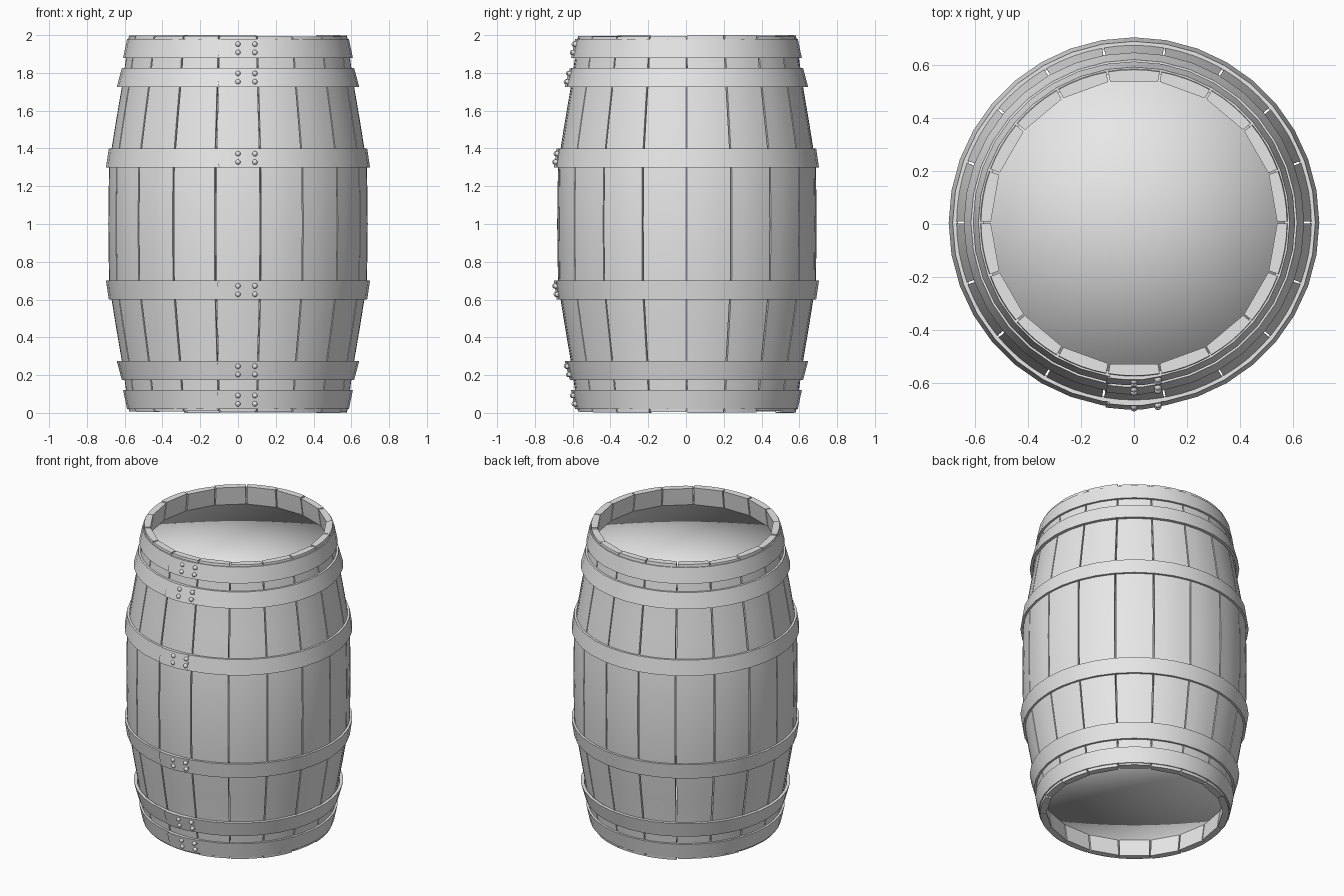
import bpy, bmesh, math, random
from mathutils import Vector, Matrix

random.seed(4)
if "Cube" in bpy.data.objects:
    bpy.data.objects.remove(bpy.data.objects["Cube"], do_unlink=True)

SHIFT = Vector((0, 0.005, 0))
STAVES = 18

grey = bpy.data.materials.new("plain grey")
grey.use_nodes = True
grey.diffuse_color = (0.8, 0.8, 0.8, 1)
grey.node_tree.nodes["Principled BSDF"].inputs["Base Color"].default_value = (0.8, 0.8, 0.8, 1)


def polar(r, angle, z):
    return Vector((r * math.cos(angle), r * math.sin(angle), z))


def finish(bm, name, angle=30):
    """Turn a bmesh into a shaded object."""
    bmesh.ops.recalc_face_normals(bm, faces=bm.faces)
    mesh = bpy.data.meshes.new(name)
    bm.to_mesh(mesh)
    bm.free()
    mesh.materials.append(grey)
    ob = bpy.data.objects.new(name, mesh)
    ob.location = SHIFT
    bpy.context.scene.collection.objects.link(ob)
    bpy.ops.object.select_all(action='DESELECT')
    ob.select_set(True)
    bpy.context.view_layer.objects.active = ob
    if angle:
        bpy.ops.object.shade_smooth_by_angle(angle=math.radians(angle))
    else:
        bpy.ops.object.shade_smooth()
    return ob


def loft(bm, sections, closed=False):
    """Skin a row of equal point loops, capping the ends when open."""
    loops = [[bm.verts.new(p) for p in s] for s in sections]
    pairs = list(zip(loops, loops[1:]))
    if closed:
        pairs.append((loops[-1], loops[0]))
    n = len(loops[0])
    for a, b in pairs:
        for i in range(n):
            j = (i + 1) % n
            bm.faces.new((a[i], a[j], b[j], b[i]))
    if not closed:
        bm.faces.new(loops[0])
        bm.faces.new(loops[-1])


# Staves: bulging planks with narrow gaps and slightly uneven ends
half = [(0.0, 0.577), (0.15, 0.597), (0.28, 0.616), (0.45, 0.645), (0.6, 0.669), (0.7, 0.683), (1.0, 0.687)]
profile = half + [(2 - z, r) for z, r in reversed(half[:-1])]
THICK = 0.037
bm = bmesh.new()
for i in range(STAVES):
    mid = math.radians(10 + i * 20)
    low, high = random.uniform(0, 0.01), random.uniform(0, 0.01)
    if i in (0, 5):
        low = high = 0
    gap = random.uniform(0.003, 0.005)
    sections = []
    for z, r in profile:
        h = min(max(z, low), 2 - high)
        w = math.radians(10) - gap / r
        outer = [polar(r, mid + w * k / 2, h) for k in range(-2, 3)]
        inner = [polar(r - THICK, mid + w * k, h) for k in (1, -1)]
        sections.append(outer + inner)
    loft(bm, sections)
finish(bm, "staves")

# Recessed heads at both ends
for name, z in (("bottom_head", 0.15), ("top_head", 1.85)):
    bm = bmesh.new()
    bmesh.ops.create_cone(bm, cap_ends=True, cap_tris=True, segments=36, radius1=0.575,
                          radius2=0.575, depth=0.05, matrix=Matrix.Translation((0, 0, z)))
    finish(bm, name, angle=0)


def band_section(angle, z0, z1, r0, r1, inset, extra=0.0):
    return [polar(r0 + extra, angle, z0), polar(r1 + extra, angle, z1),
            polar(r1 - inset, angle, z1), polar(r0 - inset, angle, z0)]


def hoop(name, z0, z1, r0, r1):
    # Flared ring
    bm = bmesh.new()
    steps = 36
    loft(bm, [band_section(math.tau * i / steps, z0, z1, r0, r1, 0.02)
              for i in range(steps)], closed=True)
    finish(bm, name)

    # Overlapping end, fading into the ring, with a rounded tip
    bm = bmesh.new()
    sections = []
    zm, hz = (z0 + z1) / 2, (z1 - z0) / 2
    for t, extra, size in ((0, 0.006, 0.8), (0.05, 0.006, 1), (0.35, 0.006, 1),
                           (0.65, 0.006, 1), (1, 0.001, 1)):
        a = math.radians(-90) + (t * 0.21 - 0.105) / r0
        sections.append(band_section(a, zm - hz * size, zm + hz * size, r0, r1, 0.01, extra))
    loft(bm, sections)
    finish(bm, name + "_overlap")

    # Two pairs of rivets
    bm = bmesh.new()
    for x in (0.0, 0.09):
        for f in (0.28, 0.72):
            r = r0 + (r1 - r0) * f + 0.004
            spot = polar(r, math.radians(-90) + x / r, z0 + (z1 - z0) * f)
            bmesh.ops.create_uvsphere(bm, u_segments=10, v_segments=6, radius=0.014,
                                      matrix=Matrix.Translation(spot))
    finish(bm, name + "_rivets", angle=60)


# Hoops, mirrored top and bottom
for label, z0, z1, r0, r1 in (("end", 0.02, 0.12, 0.587, 0.608),
                              ("quarter", 0.175, 0.275, 0.615, 0.642),
                              ("middle", 0.6, 0.7, 0.684, 0.699)):
    hoop("lower_" + label + "_hoop", z0, z1, r0, r1)
    hoop("upper_" + label + "_hoop", 2 - z1, 2 - z0, r1, r0)
